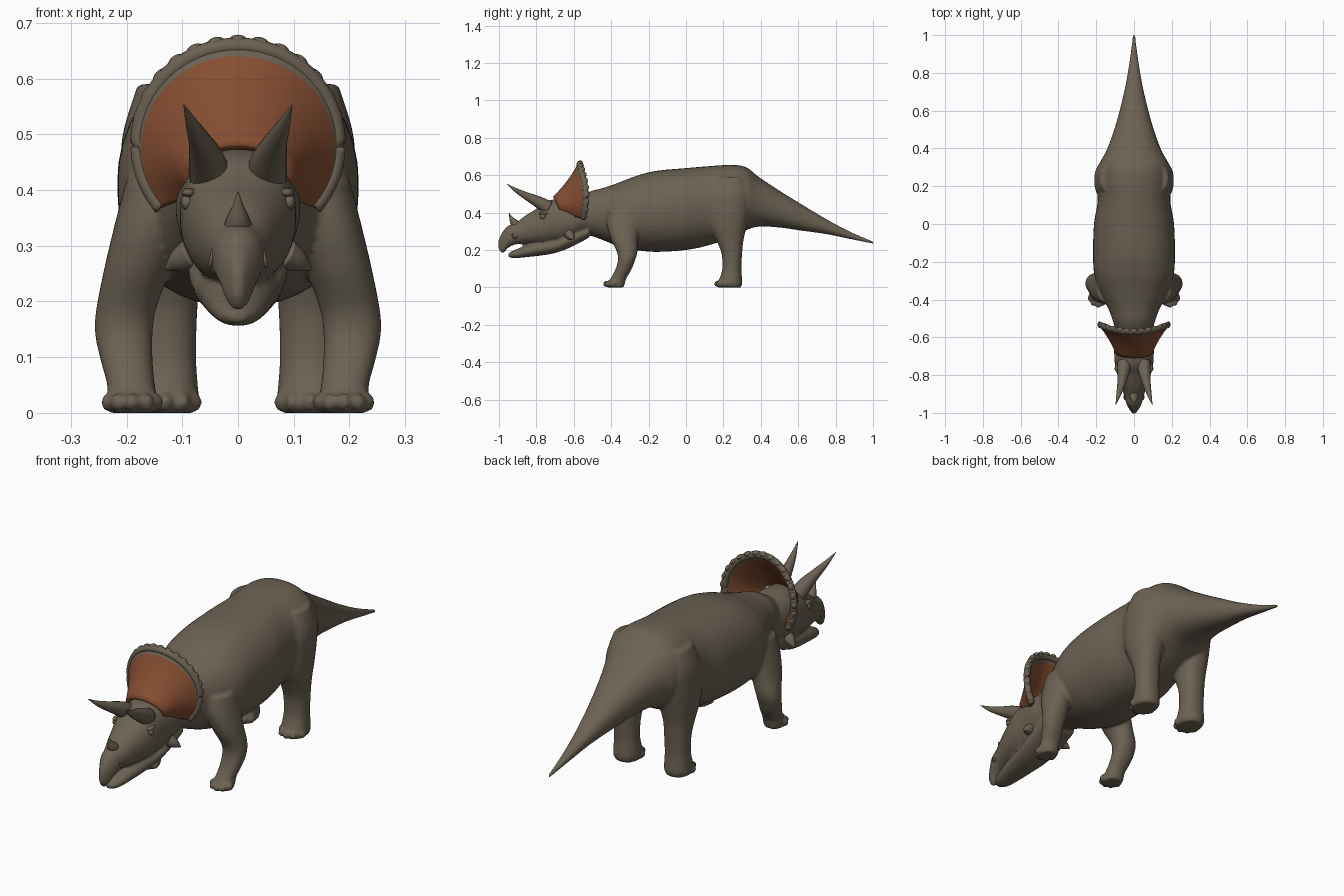
import bpy, bmesh
from math import sin, cos, pi, radians, copysign
from mathutils import Vector, Matrix

cube = bpy.data.objects.get("Cube")
if cube:
    bpy.data.objects.remove(cube)


def material(name, color):
    m = bpy.data.materials.new(name)
    m.use_nodes = True
    m.diffuse_color = color
    m.node_tree.nodes["Principled BSDF"].inputs["Base Color"].default_value = color
    m.node_tree.nodes["Principled BSDF"].inputs["Roughness"].default_value = 0.8
    return m


HIDE = material("grey brown hide", (0.15, 0.122, 0.087, 1))
RUST = material("rust orange", (0.235, 0.075, 0.031, 1))


def make_object(name, bm, *mats):
    bmesh.ops.recalc_face_normals(bm, faces=bm.faces)
    mesh = bpy.data.meshes.new(name)
    bm.to_mesh(mesh)
    bm.free()
    for m in mats:
        mesh.materials.append(m)
    mesh.shade_smooth()
    ob = bpy.data.objects.new(name, mesh)
    bpy.context.collection.objects.link(ob)
    return ob


def mirror(ob):
    ob.modifiers.new("mirror", 'MIRROR').use_axis[0] = True


def spline(rows, steps=6):
    """Catmull-Rom interpolation of rows of numbers."""
    pts = [Vector(r) for r in rows]
    out = []
    for i in range(len(pts) - 1):
        a, b = pts[max(i - 1, 0)], pts[i]
        c, d = pts[i + 1], pts[min(i + 2, len(pts) - 1)]
        for k in range(steps):
            t = k / steps
            out.append(0.5 * (2 * b + (c - a) * t + (2 * a - 5 * b + 4 * c - d) * t ** 2
                              + (3 * b - a - 3 * c + d) * t ** 3))
    return out + [pts[-1]]


def skin(bm, rings):
    """Bridge rings of points into a closed tube."""
    loops = [[bm.verts.new(p) for p in ring] for ring in rings]
    n = len(loops[0])
    for a, b in zip(loops, loops[1:]):
        for i in range(n):
            j = (i + 1) % n
            bm.faces.new((a[i], a[j], b[j], b[i]))
    bm.faces.new(loops[0])
    bm.faces.new(loops[-1][::-1])


def oval(n, power):
    for i in range(n):
        c, s = cos(2 * pi * i / n), sin(2 * pi * i / n)
        yield (copysign(abs(c) ** (2 / power), c), copysign(abs(s) ** (2 / power), s))


def trunk(bm, rows, power=2.2):
    """Rows are y, bottom, top, half width."""
    skin(bm, [[(w * c, y, (lo + hi) / 2 + (hi - lo) / 2 * s) for c, s in oval(40, power)]
              for y, lo, hi, w in spline(rows)])


def limb(bm, rows, side):
    """Rows are x, y, z, radius across, radius along."""
    skin(bm, [[(side * (x + rx * c), y + ry * s, z) for c, s in oval(28, 2.2)]
              for x, y, z, rx, ry in [tuple(r) for r in spline(rows)]])


def tube(bm, rows, n=16, steps=6):
    """Rows are x, y, z, radius."""
    pts = spline(rows, steps)
    rings = []
    for i, p in enumerate(pts):
        d = (pts[min(i + 1, len(pts) - 1)] - pts[max(i - 1, 0)]).to_3d()
        rot = d.to_track_quat('Z', 'X')
        rings.append([p.to_3d() + rot @ Vector((p[3] * c, p[3] * s, 0)) for c, s in oval(n, 2)])
    skin(bm, rings)


def ball(bm, center, size):
    bmesh.ops.create_uvsphere(bm, u_segments=16, v_segments=10, radius=1,
                              matrix=Matrix.LocRotScale(Vector(center), None, Vector(size)))


# Body: torso and tail, skull, jaw, legs and toes fused into one hide
bm = bmesh.new()
trunk(bm, [(-.60, .30, .46, .08), (-.52, .28, .51, .11), (-.45, .255, .53, .135),
           (-.36, .22, .56, .18), (-.27, .20, .595, .21), (-.16, .19, .623, .217),
           (0, .20, .638, .212), (.12, .225, .648, .193), (.24, .265, .655, .195),
           (.32, .305, .643, .182), (.39, .325, .59, .145), (.50, .32, .517, .105),
           (.62, .303, .443, .071), (.75, .285, .365, .042), (.88, .258, .297, .021),
           (1.003, .232, .246, .006)])
trunk(bm, [(-.50, .30, .48, .10), (-.58, .27, .47, .112), (-.66, .24, .475, .106),
           (-.74, .23, .462, .102), (-.80, .23, .42, .088), (-.86, .232, .383, .068),
           (-.91, .23, .345, .052), (-.95, .212, .33, .041), (-.98, .182, .298, .025),
           (-1.003, .205, .255, .009)])
trunk(bm, [(-.52, .265, .33, .09), (-.62, .213, .30, .09), (-.70, .184, .26, .079),
           (-.78, .17, .245, .067), (-.86, .161, .222, .054), (-.92, .156, .198, .037),
           (-.95, .163, .183, .014)])
FRONT_LEG = [(.13, -.33, .42, .07, .09), (.155, -.335, .34, .066, .088),
             (.18, -.33, .26, .06, .072), (.20, -.315, .19, .054, .055),
             (.205, -.318, .145, .052, .046), (.20, -.335, .095, .047, .043),
             (.192, -.36, .05, .043, .042), (.19, -.375, .02, .046, .048),
             (.19, -.375, 0, .04, .042)]
HIND_LEG = [(.10, .24, .59, .08, .08), (.115, .235, .50, .092, .115),
            (.12, .228, .42, .09, .115), (.125, .225, .33, .08, .10),
            (.13, .235, .25, .064, .072), (.13, .245, .18, .057, .055),
            (.13, .245, .10, .055, .051), (.13, .24, .05, .058, .06),
            (.13, .233, .02, .06, .068), (.13, .233, 0, .052, .06)]
for side in (1, -1):
    limb(bm, FRONT_LEG, side)
    limb(bm, HIND_LEG, side)
    for x, y, reach, spread in ((.19, -.375, .052, .045), (.13, .233, .066, .055)):
        for k in range(5):
            a = radians(-70 + 35 * k)
            ball(bm, (side * (x + spread * sin(a)), y - reach * cos(a), .019), (.014, .018, .017))
body = make_object("body", bm, HIDE)
remesh = body.modifiers.new("fuse", 'REMESH')
remesh.mode = 'VOXEL'
remesh.voxel_size = 0.0065
remesh.use_smooth_shade = True
smooth = body.modifiers.new("soften", 'SMOOTH')
smooth.factor = 0.5
smooth.iterations = 6


# Frill: flared shield, coloured by distance from the skull
def frill_point(t, s):
    inner = Vector((.088 * cos(t), -.705 + .025 * (1 - sin(t)), .43 + .048 * sin(t)))
    outer = Vector((.183 * cos(t), -.53 - .036 * sin(t) ** 2, .485 + .183 * sin(t)))
    return inner.lerp(outer, s) + Vector((0, .012 * sin(pi * s), 0))


START, END = radians(-40), radians(220)
COLS, BANDS = 72, 12
bm = bmesh.new()
grid = [[bm.verts.new(frill_point(START + (END - START) * i / COLS, j / BANDS))
         for j in range(BANDS + 1)] for i in range(COLS + 1)]
for i in range(COLS):
    for j in range(BANDS):
        f = bm.faces.new((grid[i][j], grid[i + 1][j], grid[i + 1][j + 1], grid[i][j + 1]))
        f.material_index = 1 if j < BANDS * 0.8 else 0
frill = make_object("frill", bm, HIDE, RUST)
thick = frill.modifiers.new("thickness", 'SOLIDIFY')
thick.thickness = 0.016
thick.offset = 0

# Frill rim with a scalloped edge
bm = bmesh.new()
tube(bm, [(*frill_point(START + (END - START) * i / 48, .95), .015) for i in range(49)], 14, 2)
for i in range(21):
    t = START + (END - START) * (i + .5) / 21
    turn = Matrix.Rotation(-t, 4, 'Y')
    place = Matrix.Translation(frill_point(t, 1)) @ turn @ Matrix.Diagonal((.011, .014, .017, 1))
    bmesh.ops.create_uvsphere(bm, u_segments=14, v_segments=10, radius=1, matrix=place)
make_object("frill_rim", bm, HIDE)

# Horns
bm = bmesh.new()
tube(bm, [(.05, -.735, .425, .038), (.057, -.79, .457, .031), (.068, -.85, .487, .021),
          (.082, -.905, .517, .012), (.097, -.957, .553, .001)])
mirror(make_object("brow_horns", bm, HIDE))
bm = bmesh.new()
tube(bm, [(0, -.90, .325, .029), (0, -.922, .35, .02), (0, -.935, .372, .01), (0, -.946, .397, .001)])
make_object("nose_horn", bm, HIDE)
bm = bmesh.new()
tube(bm, [(.085, -.625, .285, .028), (.108, -.615, .272, .02), (.13, -.605, .258, .003)])
mirror(make_object("cheek_horns", bm, HIDE))

# Eyes with brow ridges
bm = bmesh.new()
ball(bm, (.092, -.765, .378), (.011, .015, .014))
ball(bm, (.088, -.76, .395), (.013, .026, .009))
mirror(make_object("eyes", bm, HIDE))

# Nostril ridges
bm = bmesh.new()
tube(bm, [(.047 - .004 * sin(a), -.915 + .013 * cos(a), .28 + .017 * sin(a), .004)
          for a in [2 * pi * k / 12 for k in range(13)]], 8, 2)
mirror(make_object("nostrils", bm, HIDE))
